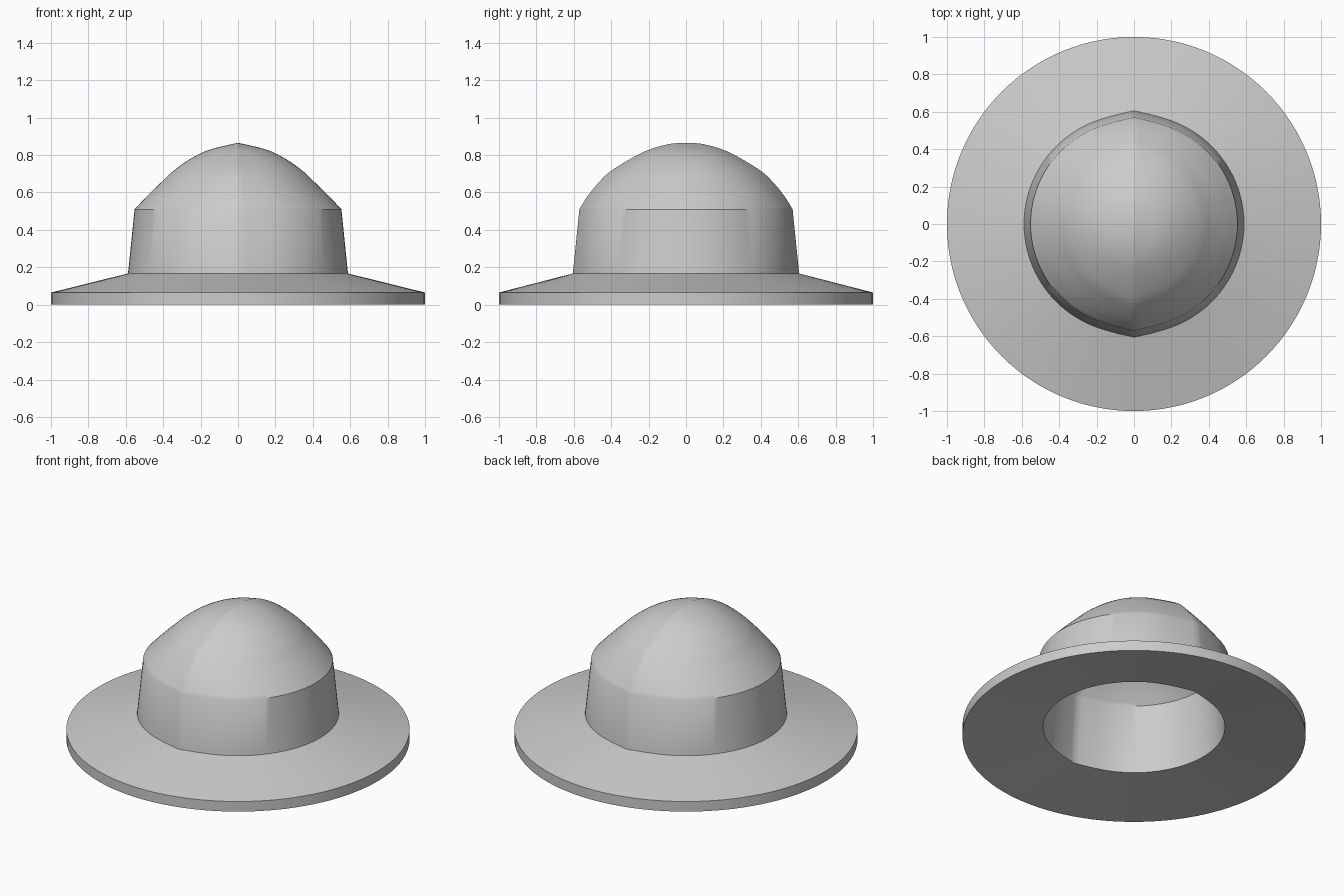
import bpy, bmesh, math

if "Cube" in bpy.data.objects:
    bpy.data.objects.remove(bpy.data.objects["Cube"])

HALF = 56  # segments in each half of a ring

# dome profile: half width in x, half width in y, height
DOME = [(.553, .57, .51), (.485, .525, .582), (.41, .465, .655), (.35, .405, .712),
        (.258, .30, .778), (.155, .20, .828), (.03, .09, .859), (0, 0, .865)]


def dome_profile(steps=4):
    """Smooth the dome points with a Catmull-Rom curve."""
    first = tuple(2 * a - b for a, b in zip(DOME[0], DOME[1]))
    last = (DOME[-2][0], -DOME[-2][1], DOME[-2][2])
    p = [first] + DOME + [last]
    out = []
    for i in range(1, len(p) - 2):
        for s in range(steps):
            t = s / steps
            out.append(tuple(
                .5 * (2 * b + (c - a) * t + (2 * a - 5 * b + 4 * c - d) * t * t
                      + (3 * b - a - 3 * c + d) * t ** 3)
                for a, b, c, d in zip(p[i - 1], p[i], p[i + 1], p[i + 2])))
    return out


def ring(bm, x, y, z, pointed=True):
    """Two mirrored arcs that meet in a soft ridge on x = 0."""
    bump = .03 * y if pointed else 0
    ya = y - bump
    d = (ya * ya - x * x) / (2 * x)
    r, alpha = x + d, math.atan2(ya, d)
    half = []
    for i in range(HALF + 1):
        f = 2 * i / HALF - 1
        a = f * alpha
        lift = bump * max(0, (abs(f) - .8) / .2) ** 2
        half.append((r * math.cos(a) - d, r * math.sin(a) + math.copysign(lift, f)))
    half[0], half[-1] = (0, -y), (0, y)
    pts = half + [(-px, py) for px, py in half[-2:0:-1]]
    return [bm.verts.new((px, py, z)) for px, py in pts]


def bridge(bm, a, b):
    n = len(a)
    for i in range(n):
        j = (i + 1) % n
        bm.faces.new((a[i], a[j], b[j], b[i]))


def cap(bm, loop, z):
    tip = bm.verts.new((0, 0, z))
    for i in range(len(loop)):
        bm.faces.new((loop[i], loop[(i + 1) % len(loop)], tip))


bm = bmesh.new()
dome = dome_profile()

# outside: rim, brim, band and dome
rim = ring(bm, 1, 1, 0, False)
outer = [rim, ring(bm, 1, 1, .065, False), ring(bm, .588, .605, .167)]
outer += [ring(bm, *p) for p in dome]
# inside: underside of the brim and hollow crown
inner = [rim, ring(bm, .53, .545, .06)]
inner += [ring(bm, x * .9, y * .9, .49 + (z - .51) * .89) for x, y, z in dome]

for loops, tip in ((outer, .865), (inner, .806)):
    for a, b in zip(loops, loops[1:]):
        bridge(bm, a, b)
    cap(bm, loops[-1], tip)
bmesh.ops.recalc_face_normals(bm, faces=bm.faces)

mesh = bpy.data.meshes.new("hat")
bm.to_mesh(mesh)
bm.free()
hat = bpy.data.objects.new("hat", mesh)
bpy.context.collection.objects.link(hat)
bpy.context.view_layer.objects.active = hat
hat.select_set(True)
bpy.ops.object.shade_smooth_by_angle(angle=math.radians(35))
